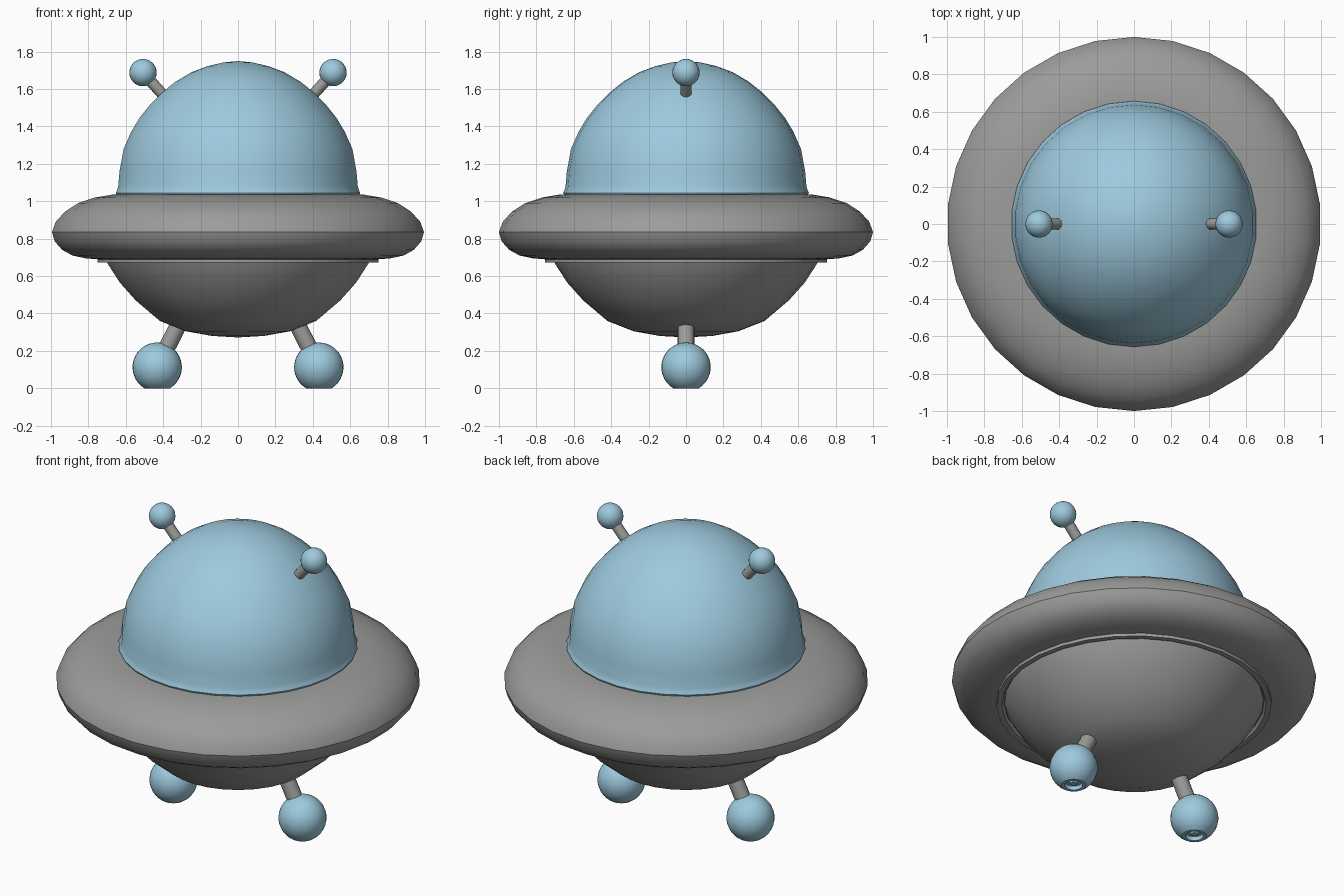
import bpy, bmesh, math
from mathutils import Vector

if "Cube" in bpy.data.objects:
    bpy.data.objects.remove(bpy.data.objects["Cube"])


def material(name, rgb):
    m = bpy.data.materials.new(name)
    m.diffuse_color = (*rgb, 1)
    m.use_nodes = True
    m.node_tree.nodes["Principled BSDF"].inputs["Base Color"].default_value = m.diffuse_color
    return m


GREY = material("warm_grey", (0.33, 0.33, 0.32))
BLUE = material("light_blue", (0.34, 0.59, 0.73))


def finish(bm, name, mat, loc=(0, 0, 0), angle=35):
    bmesh.ops.recalc_face_normals(bm, faces=bm.faces)
    me = bpy.data.meshes.new(name)
    bm.to_mesh(me)
    bm.free()
    me.materials.append(mat)
    ob = bpy.data.objects.new(name, me)
    ob.location = loc
    bpy.context.collection.objects.link(ob)
    bpy.ops.object.select_all(action='DESELECT')
    ob.select_set(True)
    bpy.context.view_layer.objects.active = ob
    bpy.ops.object.shade_smooth_by_angle(angle=math.radians(angle))
    return ob


def lathe(name, profile, mat, loc=(0, 0, 0), n=30, angle=35):
    """Spin (radius, z) points around z, closing to a pole at radius 0."""
    bm = bmesh.new()
    rings = []
    for r, z in profile:
        if r == 0:
            rings.append([bm.verts.new((0, 0, z))] * n)
        else:
            rings.append([bm.verts.new((r * math.sin(math.tau * i / n),
                                        r * math.cos(math.tau * i / n), z)) for i in range(n)])
    for a, b in zip(rings, rings[1:]):
        for i in range(n):
            j = (i + 1) % n
            quad = list(dict.fromkeys((a[i], a[j], b[j], b[i])))
            if len(quad) > 2:
                bm.faces.new(quad)
    return finish(bm, name, mat, loc, angle)


def rod(name, p, q, r, mat):
    p, q = Vector(p), Vector(q)
    bm = bmesh.new()
    bmesh.ops.create_cone(bm, cap_ends=True, segments=16, radius1=r, radius2=r,
                          depth=(q - p).length)
    ob = finish(bm, name, mat, (p + q) / 2)
    ob.rotation_euler = (q - p).to_track_quat('Z', 'Y').to_euler()


# Saucer rim with the thin lip underneath
lathe("saucer_rim", [
    (0, 1.03), (0.60, 1.035), (0.68, 1.035), (0.77, 1.02), (0.86, 0.99), (0.93, 0.945),
    (0.98, 0.89), (1.0, 0.835), (0.985, 0.785), (0.945, 0.74), (0.89, 0.71),
    (0.82, 0.695), (0.755, 0.69), (0.755, 0.672), (0.725, 0.672), (0.715, 0.69),
    (0.60, 0.69)], GREY)

# Rounded lower hull
lathe("lower_hull", [
    (0.715, 0.70), (0.70, 0.665), (0.635, 0.565), (0.55, 0.47), (0.42, 0.36),
    (0.28, 0.305), (0.14, 0.28), (0, 0.272)], GREY)

# Dome with its base bead
lathe("dome", [
    (0.60, 1.03), (0.65, 1.03), (0.657, 1.045), (0.65, 1.06), (0.644, 1.08),
    (0.637, 1.16), (0.615, 1.28), (0.575, 1.37), (0.53, 1.445), (0.47, 1.52),
    (0.41, 1.58), (0.335, 1.64), (0.25, 1.69), (0.165, 1.722), (0.08, 1.742),
    (0, 1.75)], BLUE)

# Landing foot: sphere cut flat at the ground, with a small recess and stud
R, CZ = 0.132, 0.113
start = math.asin(0.068 / R)
foot = [(0, 0.01), (0.02, 0.01), (0.025, 0.022), (0.046, 0.022), (0.05, 0.0), (0.068, 0.0)]
for k in range(1, 15):
    t = start + (math.pi - start) * k / 14
    foot.append((0 if k == 14 else R * math.sin(t), CZ - R * math.cos(t)))

# Antenna tip: plain sphere
tip = [(0 if k in (0, 14) else 0.073 * math.sin(math.pi * k / 14),
        -0.073 * math.cos(math.pi * k / 14)) for k in range(15)]

for side, s in (("left", -1), ("right", 1)):
    rod(side + "_leg", (s * 0.43, 0, 0.12), (s * 0.30, 0, 0.375), 0.045, GREY)
    lathe(side + "_foot", foot, BLUE, (s * 0.432, 0, 0), 28)
    rod(side + "_antenna", (s * 0.51, 0, 1.69), (s * 0.37, 0, 1.535), 0.03, GREY)
    lathe(side + "_antenna_tip", tip, BLUE, (s * 0.508, 0, 1.688), 24)
